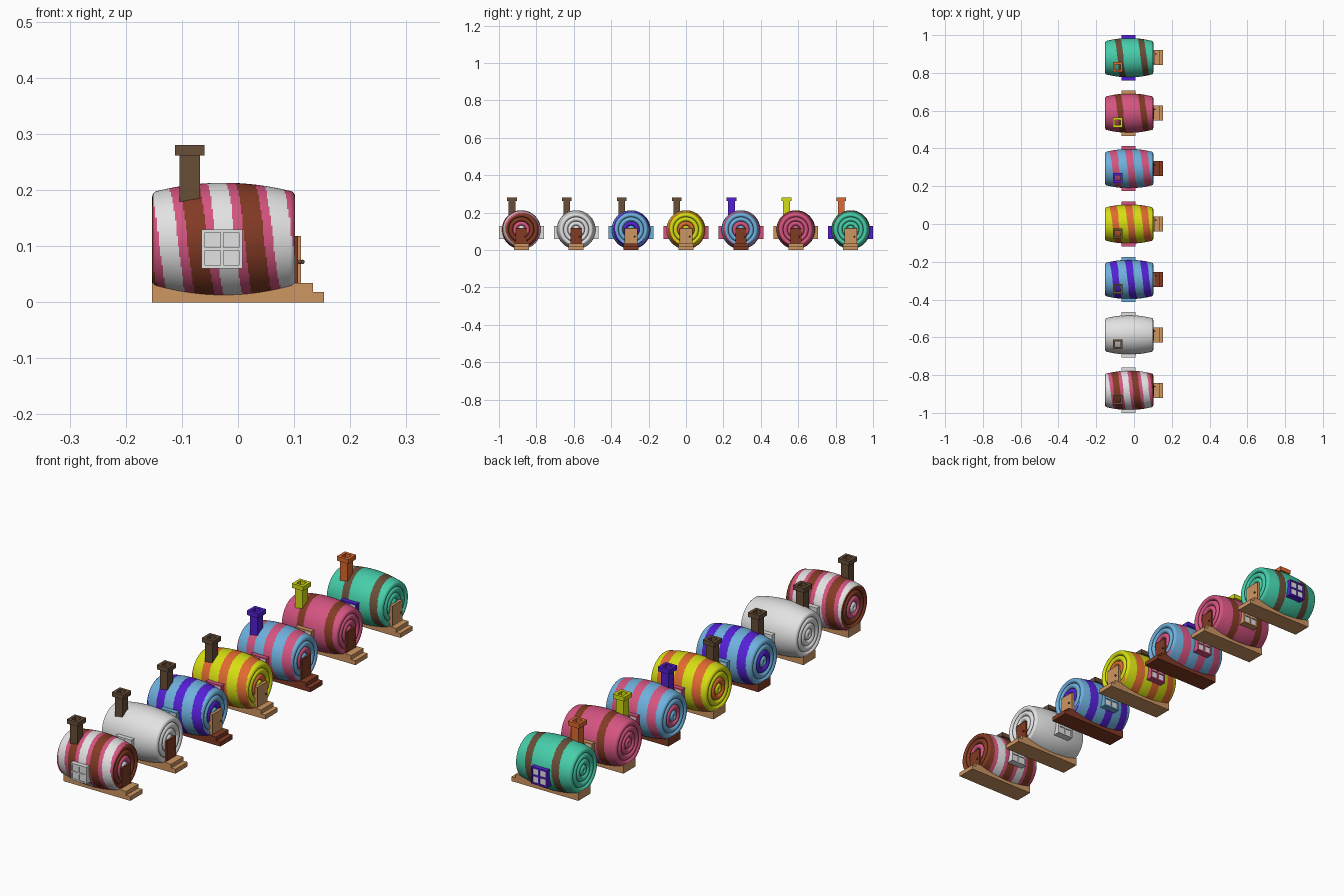
import bpy, bmesh, math

if "Cube" in bpy.data.objects:
    bpy.data.objects.remove(bpy.data.objects["Cube"])

# ---- ten flat colours (sRGB bytes turned into linear values)
PALETTE = {
    "white": (226, 226, 226), "pink": (212, 84, 128), "red_brown": (130, 58, 36),
    "tan": (206, 150, 98), "dark_brown": (104, 78, 57), "blue": (110, 176, 220),
    "purple": (84, 32, 212), "yellow": (214, 222, 18), "orange": (224, 106, 48),
    "green": (70, 206, 170),
}


def linear(v):
    v /= 255
    return v / 12.92 if v <= 0.04045 else ((v + 0.055) / 1.055) ** 2.4


MATS = {}
for key, rgb in PALETTE.items():
    MATS[key] = bpy.data.materials.new(key)
    MATS[key].diffuse_color = (*[linear(v) for v in rgb], 1)


def finish(bm, name, y, colours, smooth=False):
    bmesh.ops.recalc_face_normals(bm, faces=bm.faces)
    me = bpy.data.meshes.new(name)
    bm.to_mesh(me)
    bm.free()
    for c in colours:
        me.materials.append(MATS[c])
    ob = bpy.data.objects.new(name, me)
    ob.location.y = y
    bpy.context.collection.objects.link(ob)
    if smooth:
        bpy.context.view_layer.objects.active = ob
        ob.select_set(True)
        bpy.ops.object.shade_smooth_by_angle(angle=math.radians(50))
        ob.select_set(False)
    return ob


def box(bm, x0, x1, y0, y1, z0, z1, mat=0):
    verts = bmesh.ops.create_cube(bm, size=1)["verts"]
    for v in verts:
        v.co = ((x0, x1)[v.co.x > 0], (y0, y1)[v.co.y > 0], (z0, z1)[v.co.z > 0])
    faces = {f for v in verts for f in v.link_faces}
    for f in faces:
        f.material_index = mat
    return faces


# ---- rolled barrel body
CX, CZ, HALF, BULGE = -0.0255, 0.109, 0.1275, 0.012
R_MID, R_END, RINGS, SEG = 0.104, 0.09, 4, 64


def barrel_profile():
    """Half profile (x, r, ring) from the -x pole to the +x pole."""
    cap, n = [], 10
    ring_w = R_END / RINGS
    for k in range(RINGS):
        for i in range(n):
            a = math.pi * i / n
            cap.append((HALF - BULGE + BULGE * math.sin(a),
                        ring_w * (k + (1 - math.cos(a)) / 2), k))
    cap[0] = (cap[0][0], 0.0005, 0)
    left = [(CX - x, r, k) for x, r, k in cap]
    right = [(CX + x, r, k) for x, r, k in reversed(cap)]
    body, m = [], 96
    for i in range(m + 1):
        s = -1 + 2 * i / m
        body.append((CX + s * (HALF - BULGE), R_MID - (R_MID - R_END) * s * s, -1))
    return left + body + right


PROFILE = barrel_profile()


def barrel(name, y, colours, bands, period, start, rings):
    """bands: (upper limit within one period, colour slot) pairs, slanted round the body."""
    bm = bmesh.new()
    loops = []
    for x, r, _ in PROFILE:
        loops.append([bm.verts.new((x, -r * math.sin(2 * math.pi * j / SEG),
                                    CZ + r * math.cos(2 * math.pi * j / SEG)))
                      for j in range(SEG)])
    for i in range(len(loops) - 1):
        xm = (PROFILE[i][0] + PROFILE[i + 1][0]) / 2
        ring = max(PROFILE[i][2], PROFILE[i + 1][2])
        for j in range(SEG):
            k = (j + 1) % SEG
            f = bm.faces.new((loops[i][j], loops[i][k], loops[i + 1][k], loops[i + 1][j]))
            turn = (j + 0.5) / SEG
            if turn > 0.5:
                turn -= 1
            u = (xm - 0.07 * turn - start) % period
            outer = ring == RINGS - 1 and PROFILE[i][1] > R_END * 0.93
            if ring < 0 or outer:
                f.material_index = next(c for lim, c in bands if u <= lim)
            else:
                f.material_index = rings[ring]
    bm.faces.new(loops[0])
    bm.faces.new(loops[-1])
    finish(bm, name, y, colours, True)


# ---- footing board and front steps
def base(name, y, colour):
    bm = bmesh.new()
    box(bm, -0.153, 0.102, -0.04, 0.04, 0, 0.034)
    box(bm, 0.102, 0.134, -0.04, 0.04, 0, 0.034)
    box(bm, 0.134, 0.153, -0.04, 0.04, 0, 0.018)
    finish(bm, name, y, [colour])


# ---- door slab with recessed panel and a knob
def door(name, y, colour):
    wide, front = (0.034, 0.112) if colour == "tan" else (0.03, 0.107)
    bm = bmesh.new()
    faces = box(bm, 0.07, front, -wide, wide, 0.03, 0.118)
    face = max(faces, key=lambda f: f.calc_center_median().x)
    bmesh.ops.inset_region(bm, faces=[face], thickness=0.006, depth=-0.002)
    knob = bmesh.ops.create_uvsphere(bm, u_segments=10, v_segments=6, radius=0.004)["verts"]
    bmesh.ops.translate(bm, verts=knob, vec=(front + 0.003, 0.02, 0.072))
    for f in {f for v in knob for f in v.link_faces}:
        f.material_index = 1
    finish(bm, name, y, [colour, "dark_brown"])


# ---- four-pane window on one side
def window(name, y, side, colour):
    bm = bmesh.new()
    x0, x1, z0, z1, t = -0.065, 0.008, 0.06, 0.13, 0.006

    def slab(xa, xb, za, zb, depth, mat):
        box(bm, xa, xb, min(side * 0.08, side * depth), max(side * 0.08, side * depth),
            za, zb, mat)

    slab(x0 + 0.001, x1 - 0.001, z0 + 0.001, z1 - 0.001, 0.116, 1)
    for i in range(3):
        xa = x0 + (x1 - x0 - t) * i / 2
        za = z0 + (z1 - z0 - t) * i / 2
        slab(xa, xa + t, z0, z1, 0.12, 0)
        slab(x0, x1, za, za + t, 0.12, 0)
    finish(bm, name, y, [colour, "white"])


# ---- hollow square chimney
def chimney(name, y, colour):
    bm = bmesh.new()
    outline = [(0.014, 0.17), (0.018, 0.17), (0.018, 0.262), (0.026, 0.262),
               (0.026, 0.28), (0.014, 0.28)]
    corners = ((-1, -1), (1, -1), (1, 1), (-1, 1))
    cols = [[bm.verts.new((-0.086 + sx * h, -0.05 + sy * h, z)) for sx, sy in corners]
            for h, z in outline]
    for i in range(len(cols)):
        a, b = cols[i], cols[(i + 1) % len(cols)]
        for j in range(4):
            k = (j + 1) % 4
            bm.faces.new((a[j], a[k], b[k], b[j]))
    finish(bm, name, y, [colour])


# ---- stripe patterns: bands, period, start, ring colours of the ends
TRIPLE = ([(0.035, 2), (0.051, 1), (0.085, 0), (9, 1)], 0.102, -0.1075, (0, 1, 2, 2))
PLAIN = ([(9, 0)], 1, 0, (0, 0, 0, 0))
EVEN = ([(0.037, 1), (9, 0)], 0.08, -0.115, (0, 1, 0, 0))
WIDE = ([(0.032, 1), (9, 0)], 0.123, -0.088, (0, 0, 0, 0))

# barrel colours, pattern, base, door, window frame, chimney
HOUSES = [
    (["white", "pink", "red_brown"], TRIPLE, "tan", "red_brown", "white", "dark_brown"),
    (["white"], PLAIN, "tan", "red_brown", "white", "dark_brown"),
    (["blue", "purple"], EVEN, "red_brown", "tan", "blue", "dark_brown"),
    (["yellow", "orange"], EVEN, "tan", "tan", "pink", "dark_brown"),
    (["blue", "pink"], EVEN, "red_brown", "red_brown", "pink", "purple"),
    (["pink", "red_brown"], WIDE, "tan", "red_brown", "tan", "yellow"),
    (["green", "dark_brown"], WIDE, "tan", "tan", "purple", "orange"),
]
for n, (cols, pattern, base_c, door_c, win_c, chim_c) in enumerate(HOUSES):
    y = (n - 3) * 0.2935
    tag = f"_{n + 1}"
    barrel("barrel_body" + tag, y, cols, *pattern)
    base("base_and_steps" + tag, y, base_c)
    door("door" + tag, y, door_c)
    window("front_window" + tag, y, -1, win_c)
    window("back_window" + tag, y, 1, win_c)
    chimney("chimney" + tag, y, chim_c)

for m in bpy.data.materials:
    if m.users and not m.is_grease_pencil:
        m.use_nodes = True
        m.node_tree.nodes["Principled BSDF"].inputs["Base Color"].default_value = m.diffuse_color
